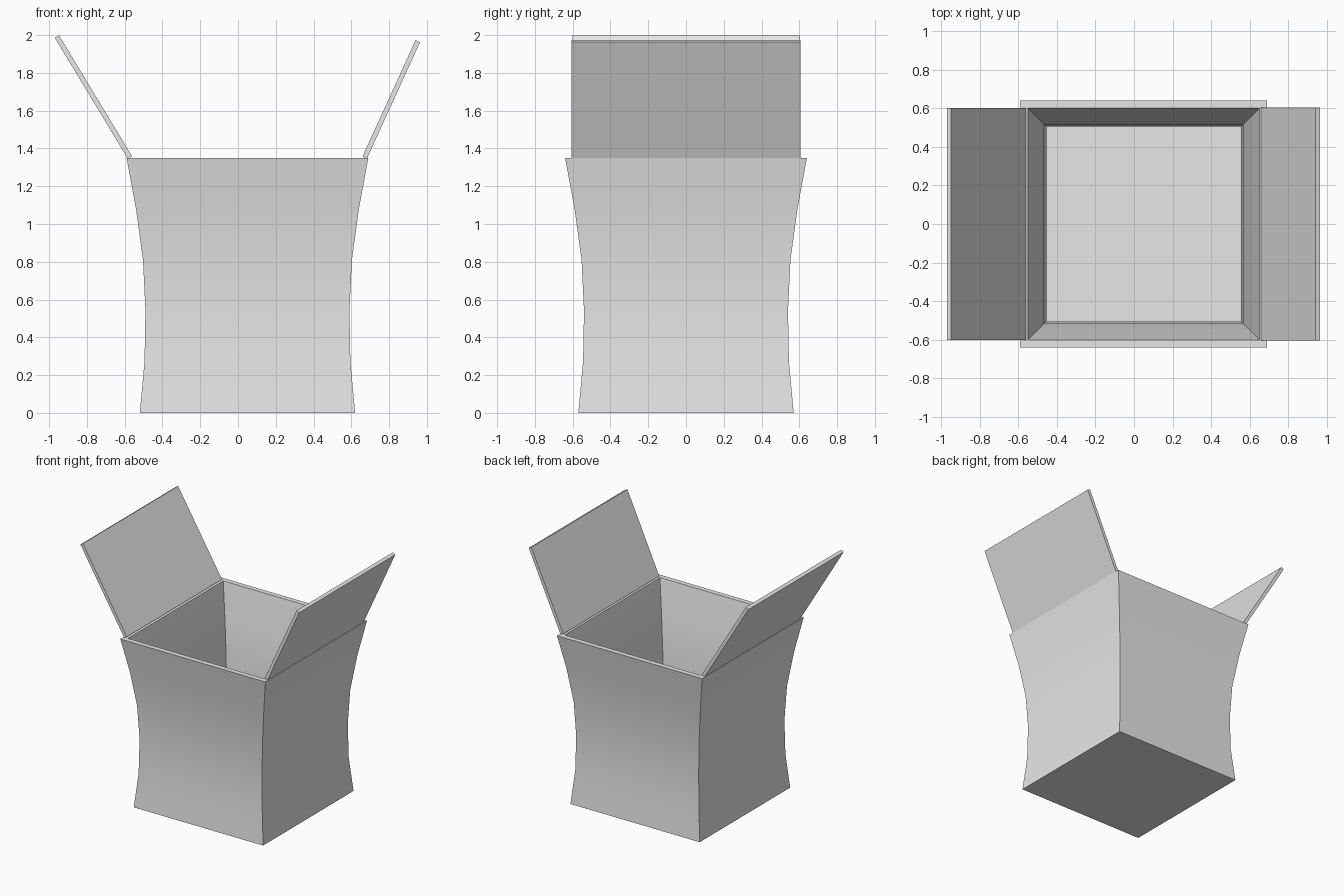
import bpy, bmesh, math
from mathutils import Vector

cube = bpy.data.objects.get("Cube")
if cube:
    bpy.data.objects.remove(cube, do_unlink=True)

grey = bpy.data.materials.new("light grey")
grey.use_nodes = True
colour = (0.8, 0.8, 0.8, 1)
grey.diffuse_color = colour
grey.node_tree.nodes["Principled BSDF"].inputs["Base Color"].default_value = colour


def finish(bm, name, smooth=False):
    bmesh.ops.recalc_face_normals(bm, faces=bm.faces)
    mesh = bpy.data.meshes.new(name)
    bm.to_mesh(mesh)
    bm.free()
    mesh.materials.append(grey)
    obj = bpy.data.objects.new(name, mesh)
    bpy.context.collection.objects.link(obj)
    if smooth:
        bpy.ops.object.select_all(action="DESELECT")
        obj.select_set(True)
        bpy.context.view_layer.objects.active = obj
        bpy.ops.object.shade_smooth_by_angle(angle=math.radians(30))
    return obj


# Waisted open box: square rings up the outside, then down the inside
HEIGHT, CENTRE_X, FLOOR = 1.35, 0.05, 0.035
half_widths = [0.57, 0.545, 0.54, 0.553, 0.59, 0.64]
step = HEIGHT / (len(half_widths) - 1)
outer = [(w, i * step) for i, w in enumerate(half_widths)]
inner = [(w - 0.033 - 0.007 * z / HEIGHT, max(z, FLOOR)) for w, z in reversed(outer)]

bm = bmesh.new()
rings = []
for w, z in outer + inner:
    rings.append([bm.verts.new((CENTRE_X + sx * w, sy * w, z))
                  for sx, sy in ((-1, -1), (1, -1), (1, 1), (-1, 1))])
for low, high in zip(rings, rings[1:]):
    for i in range(4):
        j = (i + 1) % 4
        bm.faces.new((low[i], low[j], high[j], high[i]))
bm.faces.new(rings[0])
bm.faces.new(rings[-1])
finish(bm, "box_body", smooth=True)


# Open flaps: thin slabs leaning outwards from the rim
def flap(name, base, tip, half_depth, thickness=0.026):
    base, tip = Vector(base), Vector(tip)
    along = (tip - base).normalized()
    side = Vector((along.y, -along.x)) * thickness / 2
    profile = [base - side, base + side, tip + side, tip - side]
    bm = bmesh.new()
    face = bm.faces.new([bm.verts.new((p.x, -half_depth, p.y)) for p in profile])
    made = bmesh.ops.extrude_face_region(bm, geom=[face])["geom"]
    verts = [g for g in made if isinstance(g, bmesh.types.BMVert)]
    bmesh.ops.translate(bm, verts=verts, vec=(0, 2 * half_depth, 0))
    finish(bm, name)


flap("right_flap", (-0.572, 1.352), (-0.959, 1.993), 0.6)
flap("left_flap", (0.671, 1.352), (0.952, 1.968), 0.605)
